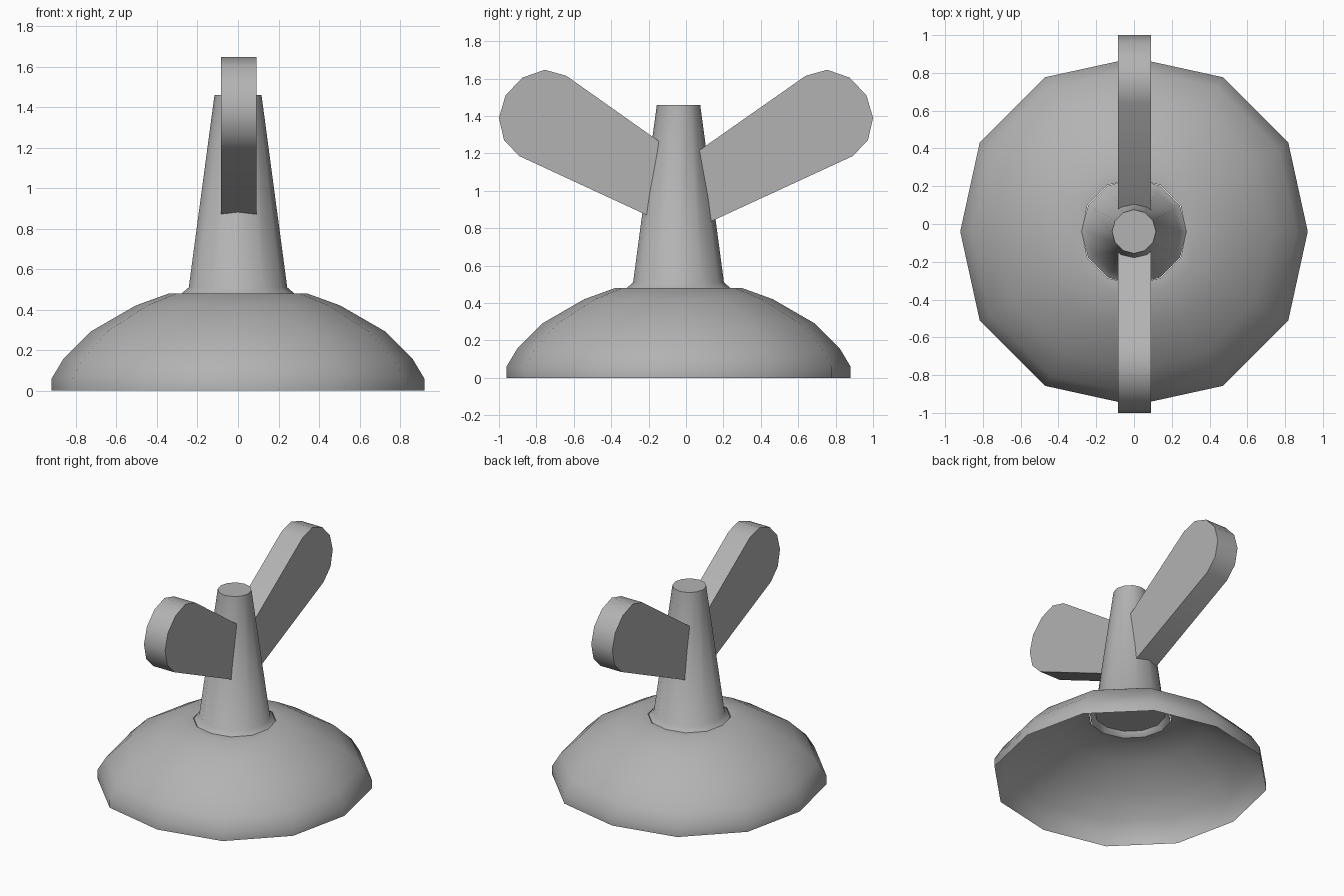
import bpy, bmesh
from math import cos, sin, pi, radians

if "Cube" in bpy.data.objects:
    bpy.data.objects.remove(bpy.data.objects["Cube"])

SIDES = 12
CY = -0.04          # axis of the turned body

# Mid grey metal
grey = bpy.data.materials.new("mid_grey")
grey.diffuse_color = (0.45, 0.45, 0.45, 1)
grey.use_nodes = True
grey.node_tree.nodes["Principled BSDF"].inputs["Base Color"].default_value = grey.diffuse_color


def finish(name, bm, angle):
    mesh = bpy.data.meshes.new(name)
    bm.to_mesh(mesh)
    bm.free()
    mesh.materials.append(grey)
    obj = bpy.data.objects.new(name, mesh)
    bpy.context.collection.objects.link(obj)
    bpy.ops.object.select_all(action='DESELECT')
    obj.select_set(True)
    bpy.context.view_layer.objects.active = obj
    bpy.ops.object.shade_smooth_by_angle(angle=radians(angle))
    return obj


def lathe(name, profile, cap_top=False, bulge=1.0, angle=35):
    """Turn (radius, z) points; bulge widens the off-axis corners."""
    bm = bmesh.new()
    rings = []
    for r, z in profile:
        ring = []
        for i in range(SIDES):
            a = 2 * pi * i / SIDES
            k = r * (1.0 if i % 3 == 0 else bulge)
            ring.append(bm.verts.new((k * cos(a), CY + k * sin(a), z)))
        rings.append(ring)
    for lo, hi in zip(rings, rings[1:]):
        for i in range(SIDES):
            j = (i + 1) % SIDES
            bm.faces.new((lo[i], lo[j], hi[j], hi[i]))
    if cap_top:
        bm.faces.new(rings[-1])
    return finish(name, bm, angle)


def wing(name, side, inner_top, inner_bottom):
    """Paddle outline in the y-z plane, extruded along x."""
    outline = [inner_top, (0.64, 1.615), (0.755, 1.647), (0.875, 1.605),
               (0.965, 1.51), (1.0, 1.39), (0.973, 1.27), (0.89, 1.185),
               inner_bottom]
    bm = bmesh.new()
    face = bm.faces.new([bm.verts.new((-0.085, side * y, z)) for y, z in outline])
    ext = bmesh.ops.extrude_face_region(bm, geom=[face])
    verts = [g for g in ext['geom'] if isinstance(g, bmesh.types.BMVert)]
    bmesh.ops.translate(bm, verts=verts, vec=(0.176, 0, 0))
    bmesh.ops.recalc_face_normals(bm, faces=bm.faces[:])
    return finish(name, bm, 42)


# Hollow dome, open underneath
lathe("dome_base", [(0.92, 0.0), (0.92, 0.06), (0.86, 0.16), (0.73, 0.29),
                    (0.505, 0.42), (0.34, 0.48), (0.277, 0.48)], bulge=1.025)

# Tapered stem blending into a small flared collar
lathe("stem", [(0.28, 0.478), (0.243, 0.51), (0.116, 1.46)], cap_top=True, angle=60)

# Flat plug closing the underside of the stem
bm = bmesh.new()
bm.faces.new([bm.verts.new((0.243 * cos(2 * pi * i / SIDES),
                            CY + 0.243 * sin(2 * pi * i / SIDES), 0.51))
              for i in reversed(range(SIDES))])
finish("stem_plug", bm, 35)

# Two wings, ending just inside the stem surface
wing("front_wing", -1, (0.145, 1.265), (0.205, 0.868))
wing("back_wing", 1, (0.065, 1.212), (0.125, 0.832))
